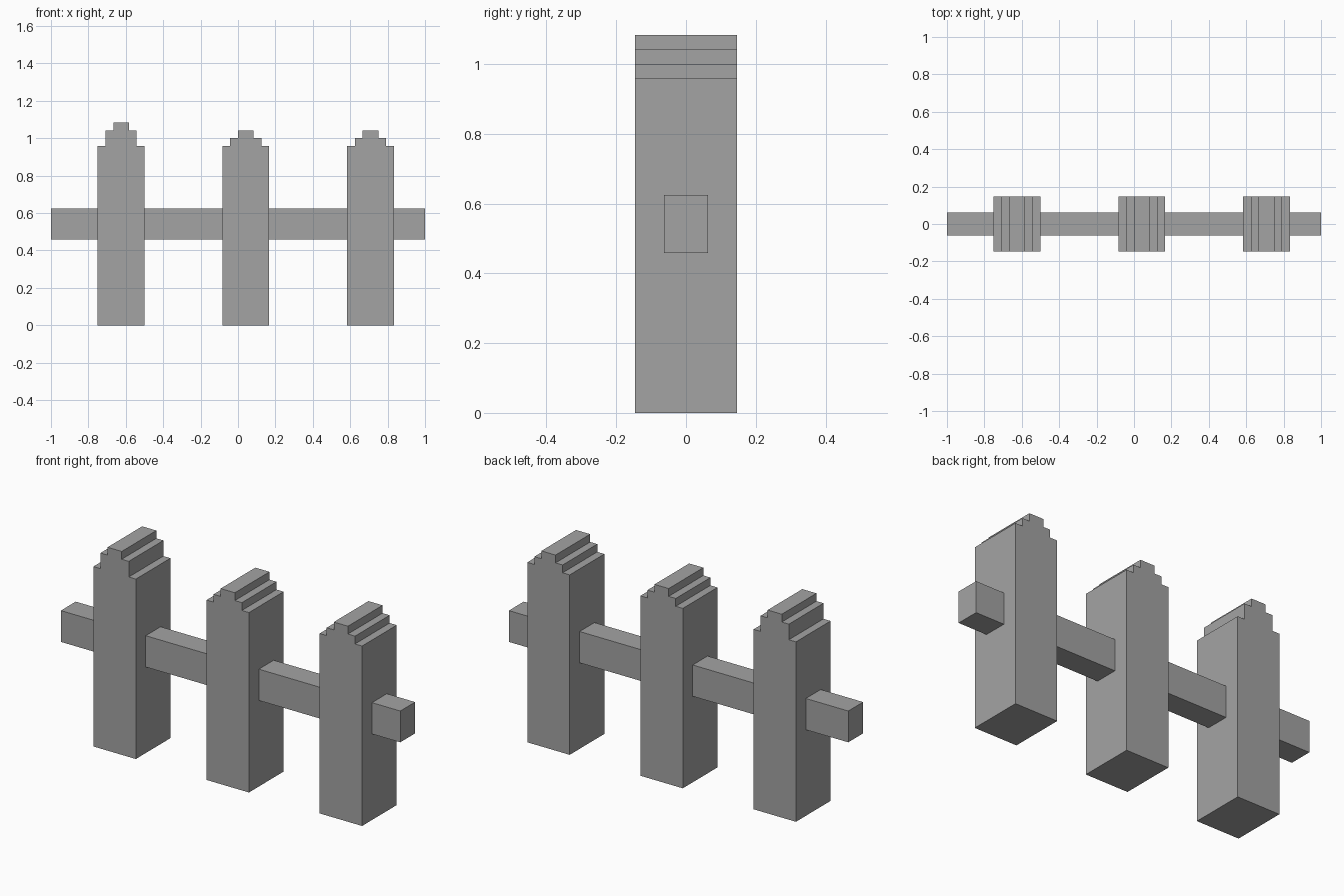
import bpy, bmesh

cube = bpy.data.objects.get("Cube")
if cube:
    bpy.data.objects.remove(cube, do_unlink=True)

U = 1 / 24  # modelling grid unit

grey = bpy.data.materials.new("plain_grey")
grey.use_nodes = True
colour = (0.37, 0.37, 0.37, 1)
grey.diffuse_color = colour
grey.node_tree.nodes["Principled BSDF"].inputs["Base Color"].default_value = colour


def extrude_profile(name, profile, half_depth):
    """Extrude a closed x-z outline symmetrically along y."""
    bm = bmesh.new()
    face = bm.faces.new([bm.verts.new((x, -half_depth, z)) for x, z in profile])
    result = bmesh.ops.extrude_face_region(bm, geom=[face])
    moved = [g for g in result["geom"] if isinstance(g, bmesh.types.BMVert)]
    bmesh.ops.translate(bm, verts=moved, vec=(0, 2 * half_depth, 0))
    bmesh.ops.recalc_face_normals(bm, faces=bm.faces)
    mesh = bpy.data.meshes.new(name)
    bm.to_mesh(mesh)
    bm.free()
    mesh.materials.append(grey)
    obj = bpy.data.objects.new(name, mesh)
    bpy.context.collection.objects.link(obj)
    return obj


def post(name, centre, shoulder, step, top):
    """Post with a stepped top that narrows by one unit per side."""
    right = [(3, 0), (3, shoulder), (2, shoulder), (2, step), (1, step), (1, top)]
    left = [(-x, z) for x, z in reversed(right)]
    outline = [((centre + x) * U, z * U) for x, z in right + left]
    return extrude_profile(name, outline, 3.5 * U)


# Three stepped posts: centre and the heights of shoulder, step and top
post("right_post", -15, 23, 25, 26)
post("middle_post", 1, 23, 24, 25)
post("left_post", 17, 23, 24, 25)

# Horizontal rail running through all posts
extrude_profile("rail", [(-1, 11 * U), (1, 11 * U), (1, 15 * U), (-1, 15 * U)], 1.5 * U)
